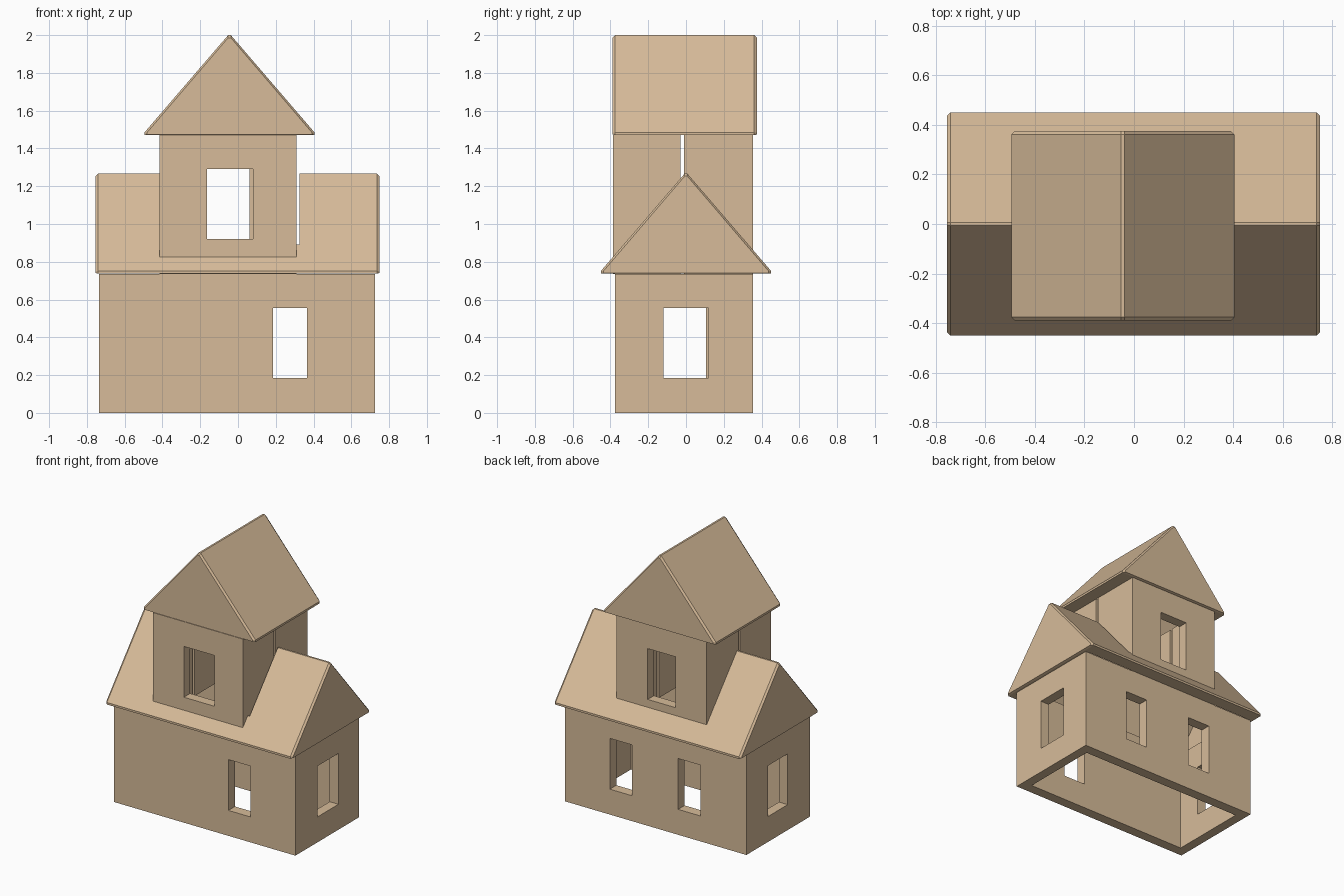
import bpy, bmesh

if "Cube" in bpy.data.objects:
    bpy.data.objects.remove(bpy.data.objects["Cube"])


def finish(name, bm):
    bmesh.ops.recalc_face_normals(bm, faces=bm.faces)
    me = bpy.data.meshes.new(name)
    bm.to_mesh(me)
    bm.free()
    ob = bpy.data.objects.new(name, me)
    bpy.context.collection.objects.link(ob)
    ob.color = WOOD.diffuse_color
    me.materials.append(WOOD)
    return ob


def boards(name, boxes):
    """One object made of boards, each (x0, x1, y0, y1, z0, z1)."""
    bm = bmesh.new()
    for x0, x1, y0, y1, z0, z1 in boxes:
        vs = bmesh.ops.create_cube(bm, size=1)["verts"]
        for v in vs:
            v.co = (x0 if v.co.x < 0 else x1,
                    y0 if v.co.y < 0 else y1,
                    z0 if v.co.z < 0 else z1)
    return finish(name, bm)


def loft(name, rings, axis, centre):
    """Closed solid through (position, profile) rings along x or y."""
    bm = bmesh.new()
    rows = []
    for pos, prof in rings:
        rows.append([bm.verts.new((pos, centre + w, z) if axis == "x" else (centre + w, pos, z))
                     for w, z in prof])
    n = len(rows[0])
    for a, b in zip(rows, rows[1:]):
        for i in range(n):
            j = (i + 1) % n
            bm.faces.new((a[i], a[j], b[j], b[i]))
    bm.faces.new(rows[0][::-1])
    bm.faces.new(rows[-1])
    return finish(name, bm)


def cut(ob, cutter):
    mod = ob.modifiers.new("cut", "BOOLEAN")
    mod.operation, mod.solver, mod.object = "DIFFERENCE", "EXACT", cutter
    bpy.context.view_layer.objects.active = ob
    bpy.ops.object.modifier_apply(modifier=mod.name)
    bpy.data.objects.remove(cutter)


def roof(name, a0, a1, axis, centre, z):
    """Hollow gable roof with chamfered gable ends and a flat soffit."""
    def outline(d):
        return [(-0.45 + d, z + d * 0.3), (-0.45 + d, z + 0.015), (-0.007, z + 0.53 - d),
                (0.007, z + 0.53 - d), (0.45 - d, z + 0.015), (0.45 - d, z + d * 0.3)]
    ob = loft(name, [(a0, outline(0.014)), (a0 + 0.014, outline(0)),
                     (a1 - 0.014, outline(0)), (a1, outline(0.014))], axis, centre)
    cavity = [(-0.355, z - 0.1), (-0.355, z + 0.005), (0, z + 0.425),
              (0.355, z + 0.005), (0.355, z - 0.1)]
    cut(ob, loft("cavity", [(a0 + 0.06, cavity), (a1 - 0.06, cavity)], axis, centre))
    return ob


def window_wall(u0, u1, openings, z0, place):
    """Sill, header and uprights around openings; place maps (u0,u1,z0,z1) to a box."""
    H, SILL, HEAD = 0.735, 0.185, 0.555
    out = [place(u0, u1, z0, z0 + SILL), place(u0, u1, z0 + HEAD, z0 + H)]
    edges = [u0] + [e for o in openings for e in o] + [u1]
    for a, b in zip(edges[::2], edges[1::2]):
        out.append(place(a, b, z0 + SILL, z0 + HEAD))
    return out


def wall_x(y0, y1):
    return lambda a, b, c, d: (a, b, y0, y1, c, d)


def wall_y(x0, x1):
    return lambda a, b, c, d: (x0, x1, a, b, c, d)


WOOD = bpy.data.materials.new("wood")
WOOD.diffuse_color = (0.68, 0.50, 0.32, 1)

# Ground floor: solid corner boards and window walls between them
L = 0.735
boards("lower_front_wall", [(-0.665, -0.365, -0.375, -0.3, 0, L), (0.365, 0.725, -0.375, -0.3, 0, L)]
       + window_wall(-0.365, 0.365, [(0.185, 0.365)], 0, wall_x(-0.375, -0.3)))
boards("lower_back_wall", [(-0.735, -0.365, 0.28, 0.355, 0, L), (0.365, 0.655, 0.28, 0.355, 0, L)]
       + window_wall(-0.365, 0.365, [(-0.365, -0.185), (0.185, 0.365)], 0, wall_x(0.28, 0.355)))
boards("lower_left_wall", [(-0.735, -0.665, -0.375, -0.3, 0, L)]
       + window_wall(-0.3, 0.28, [(-0.12, 0.105)], 0, wall_y(-0.735, -0.665)))
boards("lower_right_wall", [(0.655, 0.725, 0.28, 0.355, 0, L)]
       + window_wall(-0.3, 0.28, [(-0.12, 0.12)], 0, wall_y(0.655, 0.725)))

# Upper floor: stands on the lower walls, sides split by a narrow slit
T = 1.47
boards("upper_front_wall", window_wall(-0.345, 0.24, [(-0.165, 0.08)], L, wall_x(-0.387, -0.315)))
boards("upper_back_wall", window_wall(-0.345, 0.24, [(-0.165, 0.06)], L, wall_x(0.283, 0.355)))
for side, x0, x1 in (("left", -0.415, -0.345), ("right", 0.24, 0.31)):
    boards(f"upper_{side}_wall", [(x0, x1, -0.387, -0.03, L, T), (x0, x1, -0.01, 0.283, L, T),
                                  (x0, x1, 0.283, 0.355, L, T)])

# Lower roof, opened where the upper floor passes through
low = roof("lower_roof", -0.755, 0.75, "x", 0, 0.737)
cut(low, boards("opening", [(-0.415, 0.325, -0.33, 0.33, 0.6, 1.5)]))

# Upper roof, ridge running front to back
roof("upper_roof", -0.39, 0.375, "y", -0.045, 1.47)

for m in bpy.data.materials:
    if m.users and not m.is_grease_pencil:
        m.use_nodes = True
        m.node_tree.nodes["Principled BSDF"].inputs["Base Color"].default_value = m.diffuse_color
